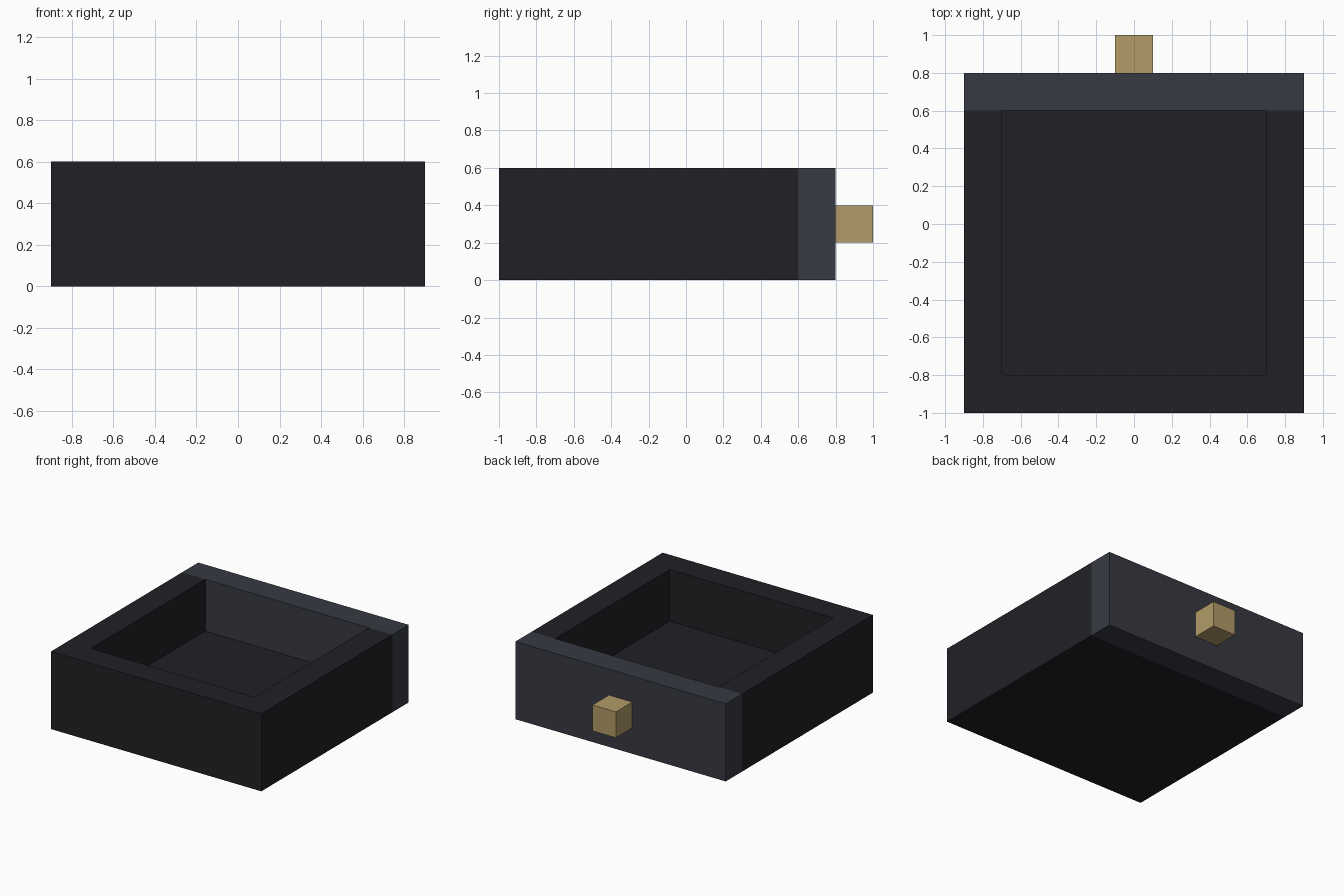
import bpy

if "Cube" in bpy.data.objects:
    bpy.data.objects.remove(bpy.data.objects["Cube"])


def material(name, rgb):
    m = bpy.data.materials.new(name)
    m.diffuse_color = (*rgb, 1.0)
    m.use_nodes = True
    m.node_tree.nodes["Principled BSDF"].inputs["Base Color"].default_value = m.diffuse_color
    return m


def box(name, lo, hi, mat=None):
    bpy.ops.mesh.primitive_cube_add(size=1, location=[(a + b) / 2 for a, b in zip(lo, hi)])
    ob = bpy.context.object
    ob.name = name
    ob.scale = [b - a for a, b in zip(lo, hi)]
    bpy.ops.object.transform_apply(location=False, rotation=False, scale=True)
    if mat:
        ob.data.materials.append(mat)
    return ob


dark = material("dark_body", (0.0152, 0.0152, 0.0194))
slate = material("slate_panel", (0.037, 0.042, 0.054))
brass = material("brass_knob", (0.445, 0.328, 0.138))

# Drawer tray: solid block hollowed from above, open at the panel end
tray = box("drawer_tray", (-0.9, -1.0, 0.0), (0.9, 0.6, 0.6), dark)
cutter = box("tray_cutter", (-0.7, -0.8, 0.2), (0.7, 0.8, 0.8), dark)
cutter.hide_render = True
hollow = tray.modifiers.new("hollow", 'BOOLEAN')
hollow.operation = 'DIFFERENCE'
hollow.solver = 'EXACT'
hollow.object = cutter
bpy.context.view_layer.objects.active = tray
bpy.ops.object.modifier_apply(modifier=hollow.name)
bpy.data.objects.remove(cutter)

# Panel closing the open end, and its pull knob
box("drawer_panel", (-0.9, 0.6, 0.0), (0.9, 0.8, 0.6), slate)
box("pull_knob", (-0.1, 0.8, 0.2), (0.1, 1.0, 0.4), brass)
